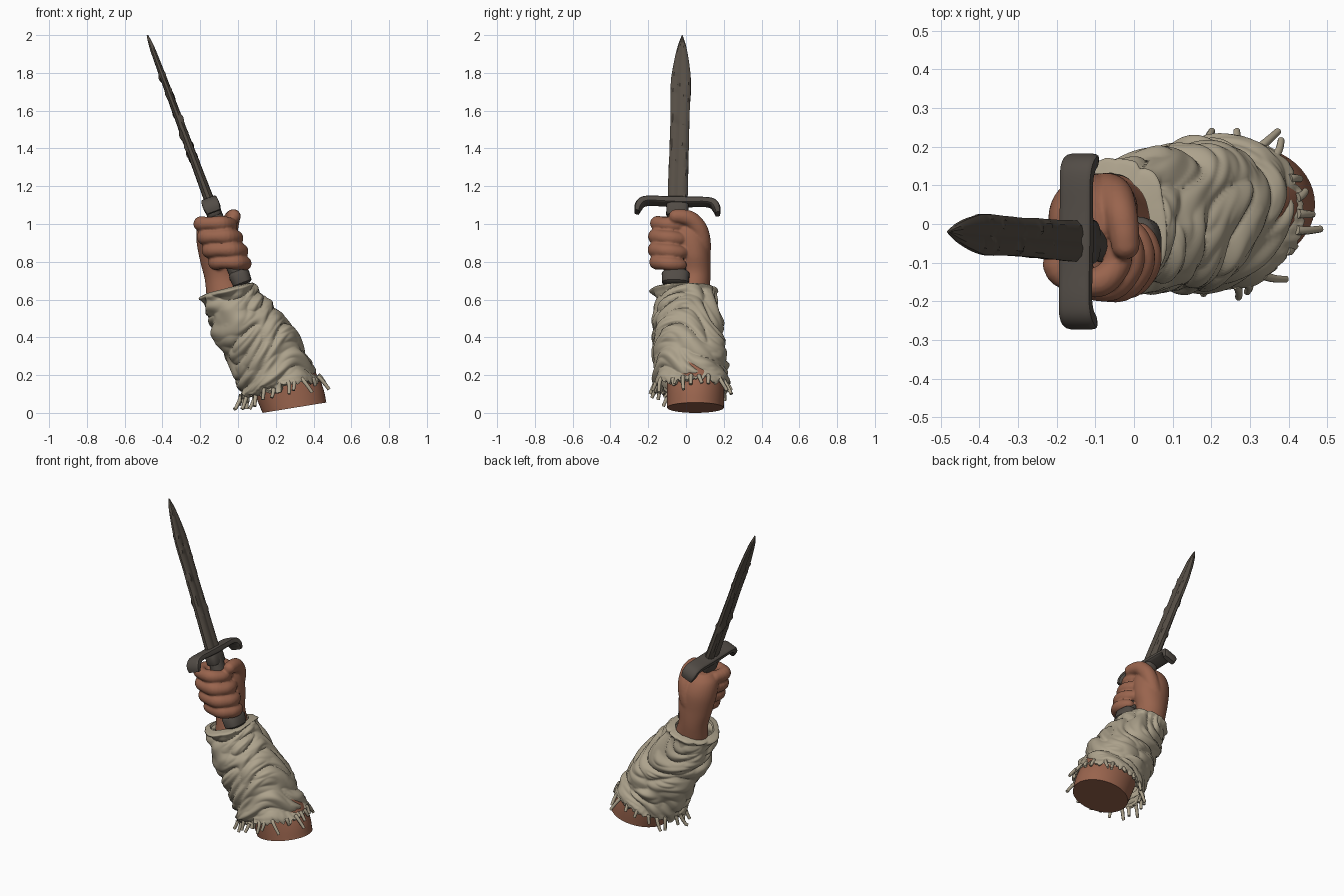
import bpy, bmesh, math, random
from mathutils import Vector, Matrix, noise

if "Cube" in bpy.data.objects:
    bpy.data.objects.remove(bpy.data.objects["Cube"])

random.seed(4)


def material(name, rgb):
    m = bpy.data.materials.new(name)
    m.diffuse_color = (*rgb, 1)
    m.use_nodes = True
    m.node_tree.nodes["Principled BSDF"].inputs["Base Color"].default_value = m.diffuse_color
    return m


SKIN = material("skin", (0.32, 0.128, 0.075))
CLOTH = material("linen", (0.42, 0.365, 0.265))
STEEL = material("dark_steel", (0.092, 0.076, 0.060))
IRON = material("iron_fittings", (0.084, 0.072, 0.061))


def spline(pts, f):
    """Smooth interpolation of equal-length tuples, f from 0 to 1."""
    k = f * (len(pts) - 1)
    i = min(int(k), len(pts) - 2)
    t = k - i
    a, b, c, d = (pts[max(0, min(len(pts) - 1, i + o))] for o in (-1, 0, 1, 2))
    return tuple(0.5 * (2 * q + (r - p) * t + (2 * p - 5 * q + 4 * r - s) * t * t
                        + (3 * q - p - 3 * r + s) * t ** 3) for p, q, r, s in zip(a, b, c, d))


def add_loft(bm, rows, caps=True):
    vs = [[bm.verts.new(p) for p in row] for row in rows]
    n = len(vs[0])
    for a, b in zip(vs, vs[1:]):
        for j in range(n):
            bm.faces.new((a[j], a[(j + 1) % n], b[(j + 1) % n], b[j]))
    if caps:
        bm.faces.new(vs[0][::-1])
        bm.faces.new(vs[-1])


def finish(bm, name, mat, angle=40, mods=()):
    bmesh.ops.recalc_face_normals(bm, faces=bm.faces)
    me = bpy.data.meshes.new(name)
    bm.to_mesh(me)
    bm.free()
    ob = bpy.data.objects.new(name, me)
    bpy.context.collection.objects.link(ob)
    bpy.ops.object.select_all(action='DESELECT')
    ob.select_set(True)
    bpy.context.view_layer.objects.active = ob
    for kind, props in mods:
        m = ob.modifiers.new(kind.lower(), kind)
        for k, v in props.items():
            setattr(m, k, v)
        bpy.ops.object.modifier_apply(modifier=m.name)
    me = ob.data
    me.materials.clear()
    me.materials.append(mat)
    bpy.ops.object.shade_smooth_by_angle(angle=math.radians(angle))
    return ob


def ring(r, n):
    """Ellipse from (left x, left z, right x, right z, y min, y max)."""
    lx, lz, rx, rz, y0, y1 = r
    c = Vector(((lx + rx) / 2, (y0 + y1) / 2, (lz + rz) / 2))
    u = Vector(((rx - lx) / 2, 0, (rz - lz) / 2))
    w = Vector((0, (y1 - y0) / 2, 0))
    out = []
    for j in range(n):
        a = math.tau * j / n
        radial = (u.normalized() * math.cos(a) + w.normalized() * math.sin(a))
        out.append((c + u * math.cos(a) + w * math.sin(a), radial, a))
    return out


def limb_rows(stations, m, n):
    return [[p for p, _, _ in ring(spline(stations, i / m), n)] for i in range(m + 1)]


# ---- sword frame: local z runs along the blade, y across it, x through it
BASE, TIP = Vector((0.0, -0.055, 0.72)), Vector((-0.48, -0.02, 2.0))
LEN = (TIP - BASE).length
dz = (TIP - BASE).normalized()
dx = Vector((0, 1, 0)).cross(dz).normalized()
dy = dz.cross(dx)
SWORD = Matrix.Translation(BASE) @ Matrix((dx, dy, dz)).transposed().to_4x4()


def axis_at(z):
    return BASE + (TIP - BASE) * ((z - BASE.z) / (TIP.z - BASE.z))


def turned(name, profile, mat, n=28, power=1.0, shift=0.0):
    """Stack of oval sections (t, half x, half y) along the sword."""
    bm = bmesh.new()
    rows = []
    for t, a, b in profile:
        row = []
        for j in range(n):
            c, s = math.cos(math.tau * j / n), math.sin(math.tau * j / n)
            row.append(SWORD @ Vector((a * math.copysign(abs(c) ** power, c) + shift,
                                       b * math.copysign(abs(s) ** power, s), t)))
        rows.append(row)
    add_loft(bm, rows)
    return finish(bm, name, mat)


# ---- blade: pitted along the middle, with a leaf point
HALF = [(0.35, 1), (0.85, 0.75), (1, 0.32), (0.8, 0.08), (0.8, -0.08), (1, -0.32), (0.85, -0.75), (0.35, -1)]
SECTION = HALF + [(-x, -y) for x, y in HALF]
SHAPE = [(0.43, .053, .027), (0.70, .051, .023), (0.92, .050, .020), (1.09, .053, .018),
         (1.20, .042, .016), (1.30, .023, .013), (LEN, .002, .004)]
rows = []
for i in range(111):
    t, w, h = spline(SHAPE, i / 110)
    row = []
    for x, y in SECTION:
        p = Vector((x * h, y * w, t))
        q = Vector((x * 2, y * 2, t * 13))
        pit = max(0, noise.noise(q * 1.4) - 0.2) * (0.65 < t < 1.15)
        p.x += x * 0.024 * pit * (1 if abs(y) > 0.2 else -1)
        p.y *= 1 + 0.04 * noise.noise(q)
        row.append(SWORD @ p)
    rows.append(row)
bm = bmesh.new()
add_loft(bm, rows)
finish(bm, "blade", STEEL, 35)

# ---- grip, ferrule and pommel
turned("grip", [(0, .040, .046), (0.2, .044, .050), (0.4, .040, .048)], IRON)
turned("ferrule", [(.345, .036, .054), (.352, .040, .059), (.40, .040, .059), (.42, .038, .056)], IRON, 28, .6)
turned("pommel", [(-.048, .040, .055), (-.038, .052, .070), (.012, .056, .074), (.022, .050, .068),
                  (.03, .044, .054), (.075, .042, .052)], IRON, 28, .75, .010)

# ---- crossguard: flat bar with drooping ends
half = [(0, 0, .021, .044), (.08, .001, .019, .043), (.15, .002, .018, .043),
        (.188, -.008, .020, .045), (.207, -.034, .020, .045), (.214, -.064, .013, .037)]
path = [(-y, z, a, b) for y, z, a, b in half[:0:-1]] + half
rows = []
for i in range(49):
    y, z, a, b = spline(path, i / 48)
    y2, z2 = spline(path, min(1, i / 48 + .01))[:2]
    y1, z1 = spline(path, max(0, i / 48 - .01))[:2]
    tan = Vector((0, y2 - y1, z2 - z1)).normalized()
    nor = Vector((0, -tan.z, tan.y))
    row = []
    for j in range(16):
        c, s = math.cos(math.tau * j / 16), math.sin(math.tau * j / 16)
        row.append(SWORD @ (Vector((math.copysign(abs(c) ** .45, c) * b, y, z + .425))
                            + nor * (math.copysign(abs(s) ** .45, s) * a)))
    rows.append(row)
bm = bmesh.new()
add_loft(bm, rows)
finish(bm, "crossguard", IRON)


# ---- fist: palm, four wrapped fingers and thumb fused together
def sausage(bm, pts, steps=30):
    for i in range(steps + 1):
        x, y, z, r = spline(pts, i / steps)
        bmesh.ops.create_uvsphere(bm, u_segments=18, v_segments=12, radius=r,
                                  matrix=Matrix.Translation((x, y, z)))


PALM = [(-.165, .58, .04, .64, -.06, .12), (-.175, .70, .0, .74, -.035, .13), (-.20, .80, .01, .84, -.05, .13),
        (-.22, .91, .0, .94, -.08, .125), (-.215, .99, -.03, 1.0, -.09, .095), (-.18, 1.035, -.08, 1.04, -.06, .05)]
# x, y, drop and radius around the grip: knuckle, middle joint, end joint, tip
WRAP = [(-.085, .01, .0, .042), (-.098, -.066, .002, .045), (-.052, -.104, .004, .039), (.015, -.108, .004, .045),
        (.058, -.070, .0, .041), (.066, -.030, -.004, .042), (.058, .008, -.008, .038), (.045, .030, -.010, .033)]
bm = bmesh.new()
add_loft(bm, limb_rows(PALM, 30, 36))
for z, size in ((.995, .94), (.925, 1.0), (.855, 1.0), (.790, .93)):
    c = axis_at(z)
    sausage(bm, [(c.x + x * size, c.y + y * size, z + d + .004, r * size * .95)
                 for x, y, d, r in WRAP])
sausage(bm, [(-.12, .065, .78, .050), (-.075, .083, .87, .050), (-.05, .072, .96, .048),
             (-.035, .03, 1.02, .044), (-.026, -.02, 1.038, .040), (-.022, -.055, 1.040, .037)])
finish(bm, "fist", SKIN, 60, (("REMESH", dict(mode='VOXEL', voxel_size=.0065)),
                              ("SMOOTH", dict(factor=.5, iterations=3))))

# ---- forearm with a flat cut end
ARM = [(.13, 0, .468, .055, -.10, .20), (.075, .13, .425, .19, -.10, .20), (-.03, .37, .24, .46, -.10, .16),
       (-.14, .55, .06, .62, -.06, .125), (-.165, .66, .0, .70, -.03, .12)]
bm = bmesh.new()
add_loft(bm, limb_rows(ARM, 40, 48))
finish(bm, "forearm", SKIN)

# ---- wrinkled sleeve with a rolled cuff and ragged hem
SLEEVE = [(-.178, .630, .055, .690, -.150, .150), (-.165, .52, .14, .62, -.165, .165),
          (-.115, .40, .24, .51, -.17, .18), (-.06, .27, .315, .415, -.17, .205),
          (-.005, .15, .375, .29, -.165, .22), (.028, .075, .430, .18, -.15, .220)]
ALONG = Vector((.42, 0, -.9)).normalized()


def fold(a, v):
    """Diagonal puffed folds running round the arm."""
    skew = v * 6.5 + 0.8 * math.cos(a + .6) + 0.5 * math.sin(2 * a + v * 5)
    q = Vector((math.cos(a) * .75, math.sin(a) * .75, skew))
    big = abs(noise.noise(q)) ** .7
    fine = abs(noise.noise(q * 2.1 + Vector((5, 2, 9))))
    calm = min(1, .25 + v / .12)
    cuff = 0.022 * math.exp(-((v - .045) / .035) ** 2) - .022 * max(0, 1 - v / .025)
    return (0.048 * big + 0.018 * fine - 0.016) * calm + cuff


rows, hem = [], []
M, N = 150, 140
for i in range(M + 1):
    v = i / M
    row = []
    for p, rad, a in ring(spline(SLEEVE, v), N):
        rag = noise.noise(Vector((math.cos(a) * 4, math.sin(a) * 4, 3))) * .035
        rag += noise.noise(Vector((math.cos(a) * 11, math.sin(a) * 11, 7))) * .025
        p = p + rad * fold(a, v) + ALONG * rag * max(0, (v - .88) / .12)
        row.append(p)
        if i == M:
            hem.append((p, rad))
    rows.append(row)
bm = bmesh.new()
add_loft(bm, rows, caps=False)
finish(bm, "sleeve", CLOTH, 60, (("SOLIDIFY", dict(thickness=.016, offset=-1)),))

# ---- loose threads curling from the hem
cu = bpy.data.curves.new("hem_threads", 'CURVE')
cu.dimensions = '3D'
cu.bevel_depth = .0105
cu.bevel_resolution = 2
cu.use_fill_caps = True
for k in range(22):
    p, rad = hem[(k * N // 22 + random.randint(-2, 2)) % N]
    L = random.uniform(.03, .06)
    side = Vector((random.uniform(-.5, .5), random.uniform(-.5, .5), 0))
    s = cu.splines.new('POLY')
    s.points.add(7)
    for i in range(8):
        f = i / 7
        q = p - rad * .006 - ALONG * .015 + (ALONG * .6 + rad * .5) * (L * f) \
            + (side + Vector((0, 0, -.8))) * (L * f * f)
        s.points[i].co = (q.x, q.y, max(q.z, .02), 1)
        s.points[i].radius = 1.15 - .3 * f
ob = bpy.data.objects.new("hem_threads", cu)
bpy.context.collection.objects.link(ob)
bpy.ops.object.select_all(action='DESELECT')
ob.select_set(True)
bpy.context.view_layer.objects.active = ob
bpy.ops.object.convert(target='MESH')
ob = bpy.context.object
ob.data.materials.append(CLOTH)
bpy.ops.object.shade_smooth_by_angle(angle=math.radians(50))
